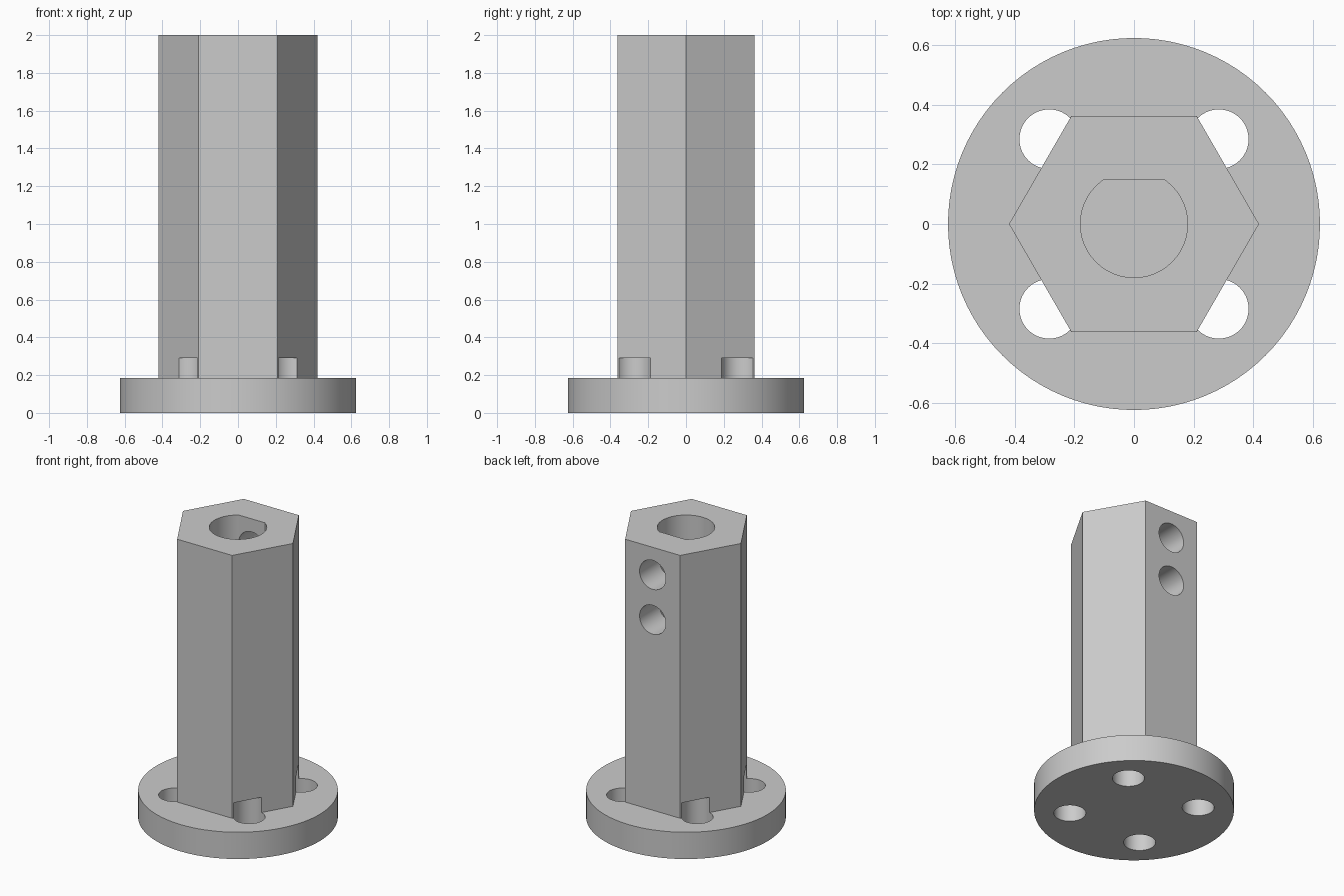
import bpy, math
from mathutils import Matrix

cube = bpy.data.objects.get("Cube")
if cube:
    bpy.data.objects.remove(cube, do_unlink=True)

# Plain grey material
grey = bpy.data.materials.new("grey")
grey.use_nodes = True
colour = (0.6, 0.6, 0.6, 1)
grey.diffuse_color = colour
grey.node_tree.nodes["Principled BSDF"].inputs["Base Color"].default_value = colour


def prism(name, radius, z0, z1, sides=96, x=0, y=0):
    """Upright prism or cylinder with a vertex on +x."""
    bpy.ops.mesh.primitive_cylinder_add(vertices=sides, radius=radius, depth=z1 - z0,
                                        location=(x, y, (z0 + z1) / 2))
    ob = bpy.context.object
    ob.name = name
    ob.data.transform(Matrix.Rotation(math.pi / 2, 4, "Z"))
    ob.data.materials.append(grey)
    return ob


def combine(target, tool, operation):
    """Apply a boolean and remove the tool."""
    tool.hide_render = True
    mod = target.modifiers.new(tool.name, "BOOLEAN")
    mod.operation = operation
    mod.solver = "EXACT"
    mod.object = tool
    bpy.context.view_layer.objects.active = target
    bpy.ops.object.modifier_apply(modifier=mod.name)
    bpy.data.objects.remove(tool, do_unlink=True)


# Round flange with hexagonal post
hub = prism("flanged_hex_hub", 0.625, 0, 0.185)
combine(hub, prism("hex_post", 0.42, 0.08, 2, sides=6), "UNION")

# Four mounting holes that notch the foot of the post
for sx in (-1, 1):
    for sy in (-1, 1):
        hole = prism("mounting_hole", 0.1, -0.1, 0.29, 64, sx * 0.285, sy * 0.285)
        combine(hub, hole, "DIFFERENCE")

# Blind D-shaped shaft bore, flat towards the back
bore = prism("shaft_bore", 0.18, 1.2, 2.1)
bpy.ops.mesh.primitive_cube_add(size=1, location=(0, 0.65, 1.65))
flat = bpy.context.object
flat.name = "bore_flat"
combine(bore, flat, "DIFFERENCE")
combine(hub, bore, "DIFFERENCE")

# Two set screw holes from the back face into the bore
for z in (1.81, 1.5):
    screw = prism("set_screw_hole", 0.1, -0.25, 0.25, 64)
    screw.data.transform(Matrix.Rotation(math.pi / 2, 4, "X"))
    screw.location = (0, 0.25, z)
    combine(hub, screw, "DIFFERENCE")

# Smooth round walls, crisp edges
bpy.ops.object.select_all(action="DESELECT")
hub.select_set(True)
bpy.context.view_layer.objects.active = hub
bpy.ops.object.shade_smooth_by_angle(angle=math.radians(25))
hub.data.materials.clear()
hub.data.materials.append(grey)
for face in hub.data.polygons:
    face.material_index = 0
